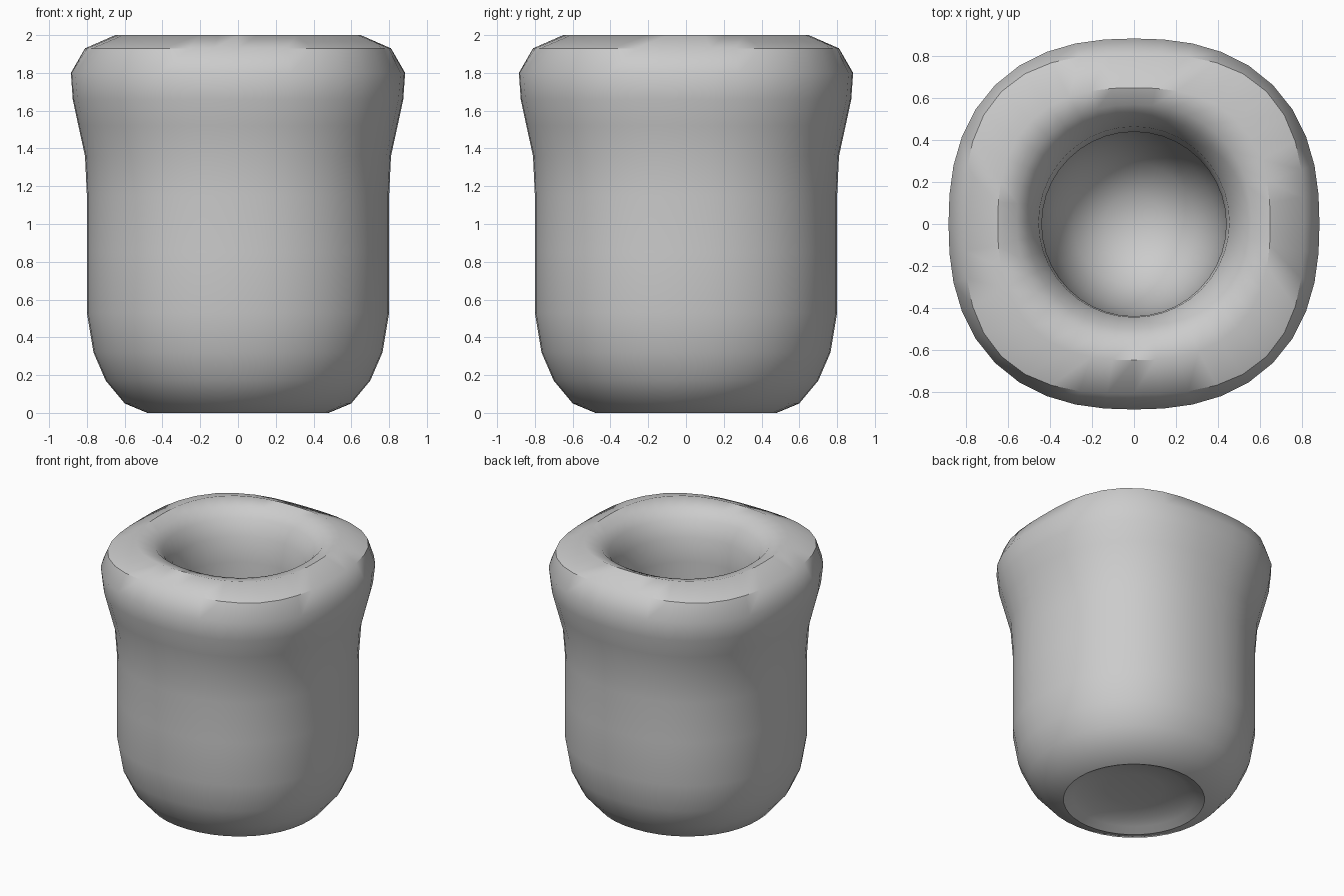
import bpy, bmesh, math

cube = bpy.data.objects.get("Cube")
if cube:
    bpy.data.objects.remove(cube, do_unlink=True)

SEGMENTS = 40


def make_material(name, colour):
    mat = bpy.data.materials.new(name)
    mat.use_nodes = True
    mat.diffuse_color = colour
    mat.node_tree.nodes["Principled BSDF"].inputs["Base Color"].default_value = colour
    return mat


def ring(bm, radius, z, squareness, shift_y=0.0):
    """Rounded-square ring; squareness 2 is a circle."""
    verts = []
    for i in range(SEGMENTS):
        a = 2 * math.pi * i / SEGMENTS
        c, s = math.cos(a), math.sin(a)
        r = radius / (abs(c) ** squareness + abs(s) ** squareness) ** (1 / squareness)
        verts.append(bm.verts.new((r * c, r * s + shift_y, z)))
    return verts


def cap(bm, loop, z, flip=False):
    """Close a ring with a fan to its middle."""
    mid = bm.verts.new((0, 0, z))
    for i in range(SEGMENTS):
        a, b = loop[i], loop[(i + 1) % SEGMENTS]
        bm.faces.new((b, a, mid) if flip else (a, b, mid))


# Cross-sections from the hollow base, up the wall, over the lip and down inside:
# radius, height, squareness, shift in y
sections = [
    (0.20, 0.08, 2.0, 0), (0.36, 0.06, 2.0, 0), (0.42, 0.03, 2.0, 0),
    (0.48, 0.00, 2.0, 0), (0.60, 0.05, 2.1, 0), (0.70, 0.17, 2.15, 0),
    (0.765, 0.32, 2.2, 0), (0.80, 0.53, 2.2, 0), (0.80, 0.85, 2.2, 0),
    (0.80, 1.15, 2.2, 0), (0.81, 1.36, 2.25, 0), (0.845, 1.52, 2.3, 0),
    (0.875, 1.66, 2.35, 0), (0.885, 1.80, 2.4, 0), (0.81, 1.93, 2.8, 0),
    (0.65, 2.00, 2.5, 0), (0.56, 1.97, 2.2, 0.01), (0.51, 1.91, 2.1, 0.01),
    (0.455, 1.80, 2.0, 0.01), (0.44, 1.62, 2.0, 0), (0.44, 1.25, 2.0, 0),
    (0.43, 0.90, 2.0, 0), (0.39, 0.58, 2.0, 0), (0.29, 0.36, 2.0, 0),
    (0.14, 0.26, 2.0, 0),
]

# Pot body
bm = bmesh.new()
loops = [ring(bm, *section) for section in sections]
for low, high in zip(loops, loops[1:]):
    for i in range(SEGMENTS):
        j = (i + 1) % SEGMENTS
        bm.faces.new((low[i], low[j], high[j], high[i]))
cap(bm, loops[0], 0.08, flip=True)
cap(bm, loops[-1], 0.24)
bmesh.ops.recalc_face_normals(bm, faces=bm.faces)

mesh = bpy.data.meshes.new("pot")
bm.to_mesh(mesh)
bm.free()
mesh.materials.append(make_material("plain_grey", (0.6, 0.6, 0.6, 1)))
pot = bpy.data.objects.new("pot", mesh)
bpy.context.collection.objects.link(pot)

# Smooth clay surface with sharper edges at the lip
bpy.ops.object.select_all(action="DESELECT")
pot.select_set(True)
bpy.context.view_layer.objects.active = pot
bpy.ops.object.shade_smooth_by_angle(angle=math.radians(40))
